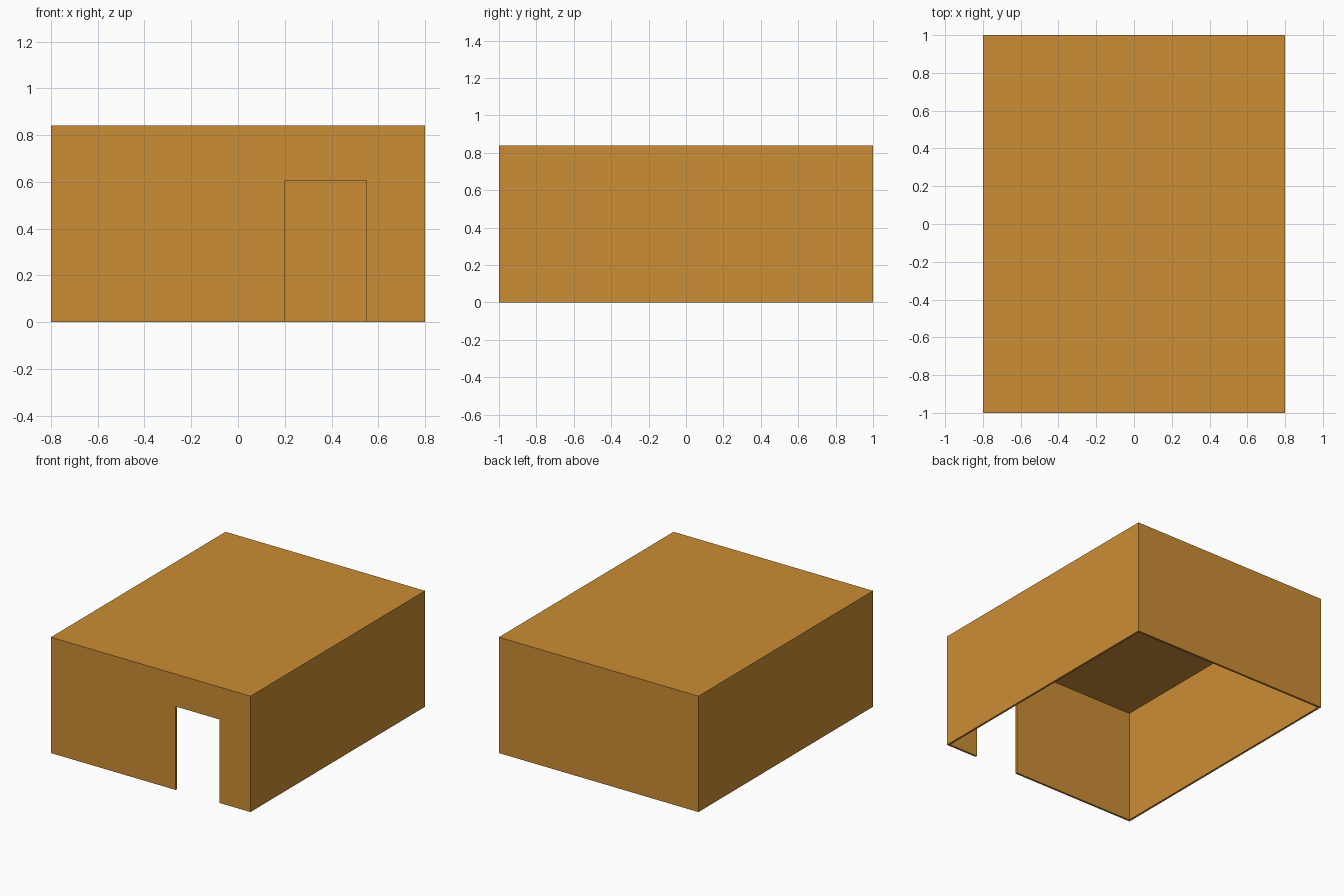
import bpy
import bmesh

cube = bpy.data.objects.get("Cube")
if cube:
    bpy.data.objects.remove(cube, do_unlink=True)

HALF_W, HALF_D, HEIGHT, WALL = 0.8, 1.0, 0.84, 0.015
DOOR_LEFT, DOOR_RIGHT, DOOR_TOP = 0.2, 0.55, 0.605

# Single flat colour
ochre = bpy.data.materials.new("ochre")
ochre.use_nodes = True
color = (0.60, 0.27, 0.035, 1)
ochre.diffuse_color = color
ochre.node_tree.nodes["Principled BSDF"].inputs["Base Color"].default_value = color

# Open-bottomed shell: corners run front-left, front-right, back-right, back-left
bm = bmesh.new()
corners = [(-HALF_W, -HALF_D), (HALF_W, -HALF_D), (HALF_W, HALF_D), (-HALF_W, HALF_D)]
low = [bm.verts.new((x, y, 0)) for x, y in corners]
high = [bm.verts.new((x, y, HEIGHT)) for x, y in corners]
bm.faces.new(high)

# Side and back walls
for i in range(1, 4):
    j = (i + 1) % 4
    bm.faces.new((low[i], low[j], high[j], high[i]))

# Front wall with the doorway notched out of its outline
notch = [(DOOR_LEFT, 0), (DOOR_LEFT, DOOR_TOP), (DOOR_RIGHT, DOOR_TOP), (DOOR_RIGHT, 0)]
door = [bm.verts.new((x, -HALF_D, z)) for x, z in notch]
bm.faces.new([low[0], *door, low[1], high[1], high[0]])
bmesh.ops.recalc_face_normals(bm, faces=bm.faces)
roof = max(bm.faces, key=lambda f: f.calc_center_median().z)
if roof.normal.z < 0:
    bmesh.ops.reverse_faces(bm, faces=bm.faces)

mesh = bpy.data.meshes.new("building_shell")
bm.to_mesh(mesh)
bm.free()
mesh.materials.append(ochre)
shell = bpy.data.objects.new("building_shell", mesh)
bpy.context.collection.objects.link(shell)

# Wall thickness grows inward
solid = shell.modifiers.new("wall_thickness", "SOLIDIFY")
solid.thickness = WALL
solid.offset = -1
solid.use_even_offset = True
solid.use_quality_normals = True
